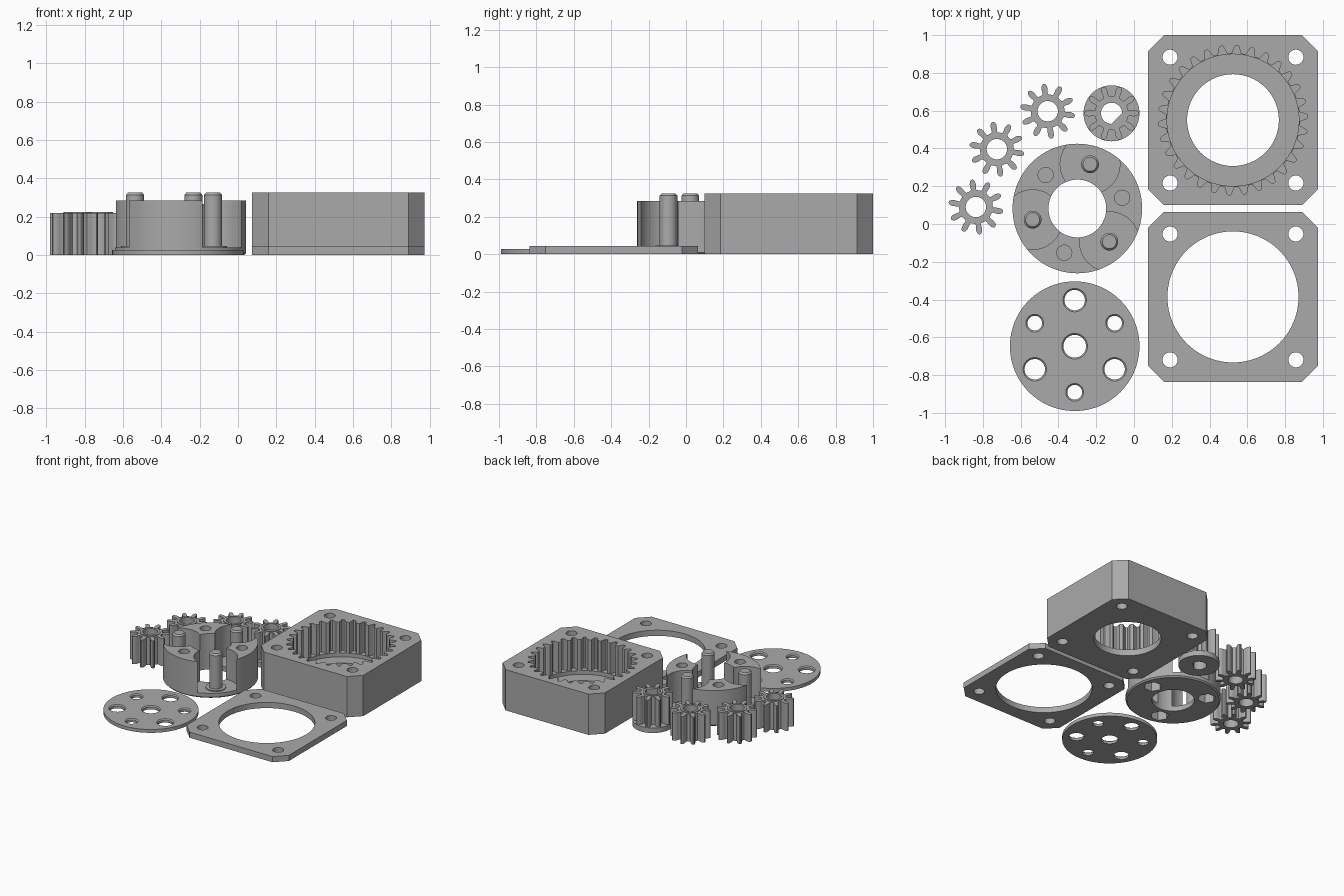
import bpy, bmesh
from math import sin, cos, radians

cube = bpy.data.objects.get("Cube")
if cube:
    bpy.data.objects.remove(cube, do_unlink=True)

GREY = (0.4, 0.4, 0.4, 1)
mat = bpy.data.materials.new("plain grey plastic")
mat.use_nodes = True
mat.diffuse_color = GREY
mat.node_tree.nodes["Principled BSDF"].inputs["Base Color"].default_value = GREY


def polar(r, deg):
    return r * cos(radians(deg)), r * sin(radians(deg))


def circle(r, n=64):
    return [polar(r, 360 * i / n) for i in range(n)]


def gear(teeth, profile, phase=0):
    """Outline from (radius, half angle) pairs running root to tip."""
    pts = []
    for i in range(teeth):
        mid = phase + 360 * i / teeth
        pts += [polar(r, mid - a) for r, a in profile]
        pts += [polar(r, mid + a) for r, a in reversed(profile)]
    return pts


def loft(name, sections, at=(0, 0)):
    """Solid through stacked (outline, height) sections."""
    bm = bmesh.new()
    rings = [[bm.verts.new((x + at[0], y + at[1], z)) for x, y in pts] for pts, z in sections]
    bm.faces.new(list(reversed(rings[0])))
    bm.faces.new(rings[-1])
    for low, high in zip(rings, rings[1:]):
        for i in range(len(low)):
            j = (i + 1) % len(low)
            bm.faces.new((low[i], low[j], high[j], high[i]))
    mesh = bpy.data.meshes.new(name)
    bm.to_mesh(mesh)
    bm.free()
    mesh.materials.append(mat)
    obj = bpy.data.objects.new(name, mesh)
    bpy.context.collection.objects.link(obj)
    return obj


def prism(name, pts, z0, z1, at=(0, 0)):
    return loft(name, [(pts, z0), (pts, z1)], at)


def combine(obj, other, operation="DIFFERENCE"):
    mod = obj.modifiers.new("combine", "BOOLEAN")
    mod.object, mod.operation, mod.solver = other, operation, "EXACT"
    bpy.context.view_layer.objects.active = obj
    bpy.ops.object.modifier_apply(modifier=mod.name)
    bpy.data.objects.remove(other, do_unlink=True)


def drill(obj, pts, z0, z1, at):
    combine(obj, prism("cutter", pts, z0, z1, at), "DIFFERENCE")


def finish(obj):
    bpy.ops.object.select_all(action="DESELECT")
    obj.select_set(True)
    bpy.context.view_layer.objects.active = obj
    bpy.ops.object.shade_smooth_by_angle(angle=radians(25))


def shift(at, r, deg):
    x, y = polar(r, deg)
    return at[0] + x, at[1] + y


def square_plate(name, height, at):
    """Square block with clipped corners and four screw holes."""
    h, c = 0.45, 0.365
    outline = [(c, -h), (h, -c), (h, c), (c, h), (-c, h), (-h, c), (-h, -c), (-c, -h)]
    obj = prism(name, outline, 0, height, at)
    for sx in (-1, 1):
        for sy in (-1, 1):
            drill(obj, circle(0.04, 32), -0.1, 0.5, (at[0] + sx * 0.333, at[1] + sy * 0.333))
    return obj


ORBIT = 0.244

# Ring gear housing: bore, bearing recess and internal teeth
HOUSING = (0.524, 0.55)
housing = square_plate("ring_gear_housing", 0.325, HOUSING)
drill(housing, circle(0.243), -0.1, 0.2, HOUSING)
drill(housing, circle(0.349, 96), 0.05, 0.2, HOUSING)
spaces = [(0.353, 4.0), (0.366, 3.1), (0.388, 1.8), (0.396, 1.0)]
drill(housing, gear(30, spaces, 3), 0.08, 0.5, HOUSING)
finish(housing)

# Square cover frame
FRAME = (0.524, -0.386)
frame = square_plate("cover_frame", 0.045, FRAME)
drill(frame, circle(0.347, 96), -0.1, 0.2, FRAME)
finish(frame)

# Planet gears with a low hub
TEETH = [(0.09, 10), (0.097, 8), (0.11, 8), (0.122, 7.6), (0.134, 6), (0.142, 4), (0.146, 1.5)]
for i, at in enumerate([(-0.837, 0.09), (-0.726, 0.396), (-0.457, 0.597)]):
    planet = prism(f"planet_gear_{i + 1}", gear(10, TEETH, -10), 0, 0.219, at)
    combine(planet, prism("hub", circle(0.073), 0.1, 0.225, at), "UNION")
    drill(planet, circle(0.054), -0.1, 0.5, at)
    finish(planet)

# Sun gear on a flange, with a D-shaped bore
SUN = (-0.119, 0.586)
sun = prism("sun_gear", circle(0.148), 0, 0.04, SUN)
combine(sun, prism("teeth", gear(10, TEETH), 0.02, 0.259, SUN), "UNION")
combine(sun, prism("hub", circle(0.073), 0.1, 0.265, SUN), "UNION")
bore = [polar(0.056, -45 + a) for a in range(45, 316, 9)]
drill(sun, bore, -0.1, 0.5, SUN)
finish(sun)

# Planet carrier: base, blocks with pockets, pins, screw holes and nut traps
CARRIER = (-0.30, 0.082)
carrier = loft("planet_carrier", [(circle(0.333, 96), 0), (circle(0.343, 96), 0.01),
                                  (circle(0.343, 96), 0.285)], CARRIER)
drill(carrier, circle(0.153), -0.1, 0.5, CARRIER)
for k in range(3):
    pin_at = shift(CARRIER, ORBIT, 74 + 120 * k)
    drill(carrier, circle(0.158), 0.04, 0.5, pin_at)
    screw_at = shift(CARRIER, ORBIT, 13.5 + 120 * k)
    drill(carrier, circle(0.04, 32), 0.09, 0.5, screw_at)
    drill(carrier, circle(0.066, 6), -0.1, 0.08, screw_at)
for k in range(3):
    pin_at = shift(CARRIER, ORBIT, 74 + 120 * k)
    combine(carrier, prism("boss", circle(0.073), 0.02, 0.047, pin_at), "UNION")
    pin = loft("pin", [(circle(0.047, 48), 0.03), (circle(0.047, 48), 0.313),
                       (circle(0.037, 48), 0.325)], pin_at)
    combine(carrier, pin, "UNION")
finish(carrier)

# Round carrier cover with countersunk holes
DISC = (-0.314, -0.647)
disc = prism("carrier_cover", circle(0.343, 96), 0, 0.027, DISC)
holes = [(DISC, 0.06)]
holes += [(shift(DISC, ORBIT, 90 + 60 * k), 0.039 if k % 2 else 0.054) for k in range(6)]
for at, r in holes:
    wide = circle(r + 0.008)
    combine(disc, loft("cutter", [(circle(r), -0.1), (circle(r), 0.019),
                                  (wide, 0.027), (wide, 0.1)], at))
finish(disc)
